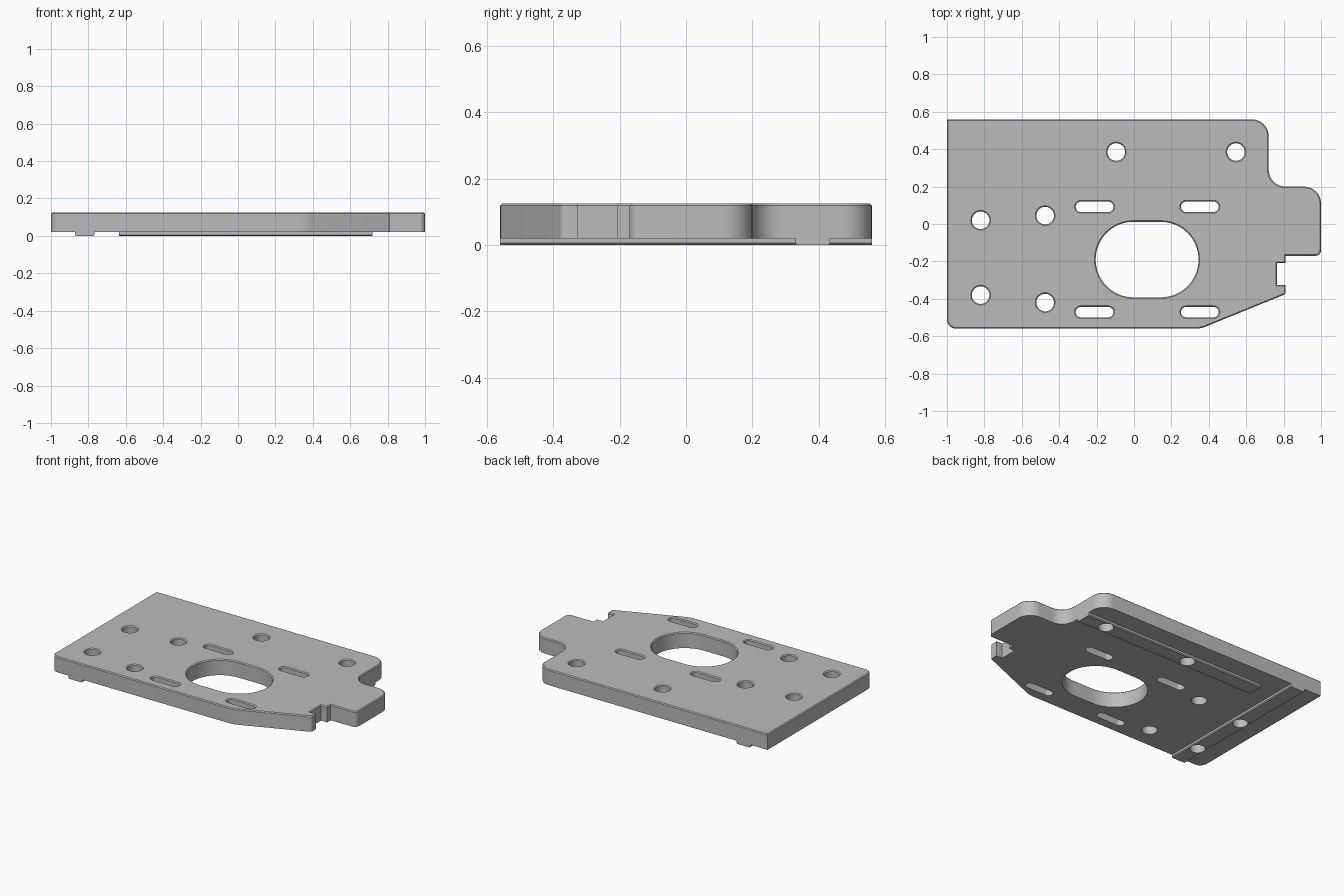
import bpy
import bmesh
import math
from mathutils import Vector

if "Cube" in bpy.data.objects:
    bpy.data.objects.remove(bpy.data.objects["Cube"], do_unlink=True)

TOP, BASE, CHAMFER = 0.125, 0.02, 0.006

# Single grey metal
grey = bpy.data.materials.new("grey_metal")
grey.use_nodes = True
colour = (0.5, 0.5, 0.5, 1)
grey.diffuse_color = colour
grey.node_tree.nodes["Principled BSDF"].inputs["Base Color"].default_value = colour


def make_object(name, bm):
    bmesh.ops.recalc_face_normals(bm, faces=bm.faces)
    mesh = bpy.data.meshes.new(name)
    bm.to_mesh(mesh)
    bm.free()
    mesh.materials.append(grey)
    obj = bpy.data.objects.new(name, mesh)
    bpy.context.collection.objects.link(obj)
    return obj


def smooth(obj):
    bpy.ops.object.select_all(action="DESELECT")
    obj.select_set(True)
    bpy.context.view_layer.objects.active = obj
    bpy.ops.object.shade_smooth_by_angle(angle=math.radians(25))


def fillet(corners, steps=10):
    """Round each (x, y, radius) corner of a closed outline."""
    pts = []
    for i, (x, y, r) in enumerate(corners):
        p = Vector((x, y))
        if r == 0:
            pts.append(p)
            continue
        a = (Vector(corners[i - 1][:2]) - p).normalized()
        b = (Vector(corners[(i + 1) % len(corners)][:2]) - p).normalized()
        half = a.angle(b) / 2
        centre = p + (a + b).normalized() * r / math.sin(half)
        start = p + a * r / math.tan(half) - centre
        end = p + b * r / math.tan(half) - centre
        turn = start.angle_signed(end)
        for k in range(steps + 1):
            t = -turn * k / steps
            pts.append(centre + Vector((start.x * math.cos(t) - start.y * math.sin(t),
                                        start.x * math.sin(t) + start.y * math.cos(t))))
    return pts


def slot(x, y, straight, r, steps=20):
    """Clockwise slot outline; a zero straight length gives a circle."""
    pts = []
    for side, first in ((1, math.pi / 2), (-1, -math.pi / 2)):
        for k in range(steps + (1 if straight else 0)):
            t = first - math.pi * k / steps
            pts.append(Vector((x + side * straight / 2 + r * math.cos(t), y + r * math.sin(t))))
    return pts


def inset(pts, d):
    """Move an outline toward the material on its left."""
    out = []
    for i, p in enumerate(pts):
        e1 = (p - pts[i - 1]).normalized()
        e2 = (pts[(i + 1) % len(pts)] - p).normalized()
        n1, n2 = Vector((-e1.y, e1.x)), Vector((-e2.y, e2.x))
        out.append(p + (n1 + n2) * d / (1 + n1.dot(n2)))
    return out


def ring(bm, pts, z):
    verts = [bm.verts.new((p.x, p.y, z)) for p in pts]
    return verts, [bm.edges.new((v, verts[i - 1])) for i, v in enumerate(verts)]


# Plate outline, counter-clockwise
outline = fillet([
    (-1, 0.56, 0), (-1, -0.56, 0.05), (0.355, -0.56, 0.15), (0.81, -0.375, 0.015),
    (0.81, -0.325, 0), (0.765, -0.325, 0), (0.765, -0.208, 0), (0.81, -0.208, 0),
    (0.81, -0.17, 0), (1, -0.17, 0.03), (1, 0.2, 0.09), (0.72, 0.2, 0.09), (0.72, 0.56, 0.09)])

# Bolt holes, adjustment slots and the large centre opening
bolts = [(-0.82, 0.02), (-0.82, -0.38), (-0.475, 0.045), (-0.475, -0.42),
         (-0.095, 0.385), (0.545, 0.385)]
holes = [slot(x, y, 0, 0.047) for x, y in bolts]
holes += [slot(x, y, 0.146, 0.028) for x in (-0.211, 0.352) for y in (0.092, -0.471)]
holes.append(slot(0.07, -0.19, 0.146, 0.202, 32))

# Plate with chamfered top edges
bm = bmesh.new()
bottom_edges, top_edges = [], []
for loop in [outline] + holes:
    low, low_e = ring(bm, loop, BASE)
    mid, _ = ring(bm, loop, TOP - CHAMFER)
    high, high_e = ring(bm, inset(loop, CHAMFER), TOP)
    bottom_edges += low_e
    top_edges += high_e
    for a, b in ((low, mid), (mid, high)):
        for i in range(len(a)):
            bm.faces.new((a[i - 1], a[i], b[i], b[i - 1]))
for edges, z in ((bottom_edges, -1), (top_edges, 1)):
    bmesh.ops.triangle_fill(bm, edges=edges, use_beauty=True, normal=(0, 0, z))
smooth(make_object("plate", bm))

# Hole cutter for the ridges
bm = bmesh.new()
for hole in holes[:6]:
    low, _ = ring(bm, hole, -0.1)
    high, _ = ring(bm, hole, 0.1)
    bm.faces.new(low)
    bm.faces.new(high)
    for i in range(len(low)):
        bm.faces.new((low[i - 1], low[i], high[i], high[i - 1]))
cutter = make_object("hole_cutter", bm)
cutter.hide_render = True


def ridge(name, start, end, along_x, centre, half=0.052):
    """Locating ridge under the plate with chamfered lower long edges."""
    bm = bmesh.new()
    c = CHAMFER
    profile = [(-half, BASE), (-half, c), (c - half, 0), (half - c, 0), (half, c), (half, BASE)]
    ends = []
    for t in (start, end):
        ends.append([bm.verts.new((t, centre + s, z) if along_x else (centre + s, t, z))
                     for s, z in profile])
    a, b = ends
    bm.faces.new(a)
    bm.faces.new(b)
    for i in range(len(a)):
        bm.faces.new((a[i - 1], a[i], b[i], b[i - 1]))
    obj = make_object(name, bm)
    mod = obj.modifiers.new("bolt_holes", "BOOLEAN")
    mod.operation = "DIFFERENCE"
    mod.solver = "EXACT"
    mod.object = cutter
    bpy.context.view_layer.objects.active = obj
    bpy.ops.object.modifier_apply(modifier=mod.name)
    smooth(obj)


ridge("side_ridge", -0.56, 0.56, False, -0.82)
ridge("back_ridge", -0.635, 0.72, True, 0.382)
bpy.data.objects.remove(cutter, do_unlink=True)
